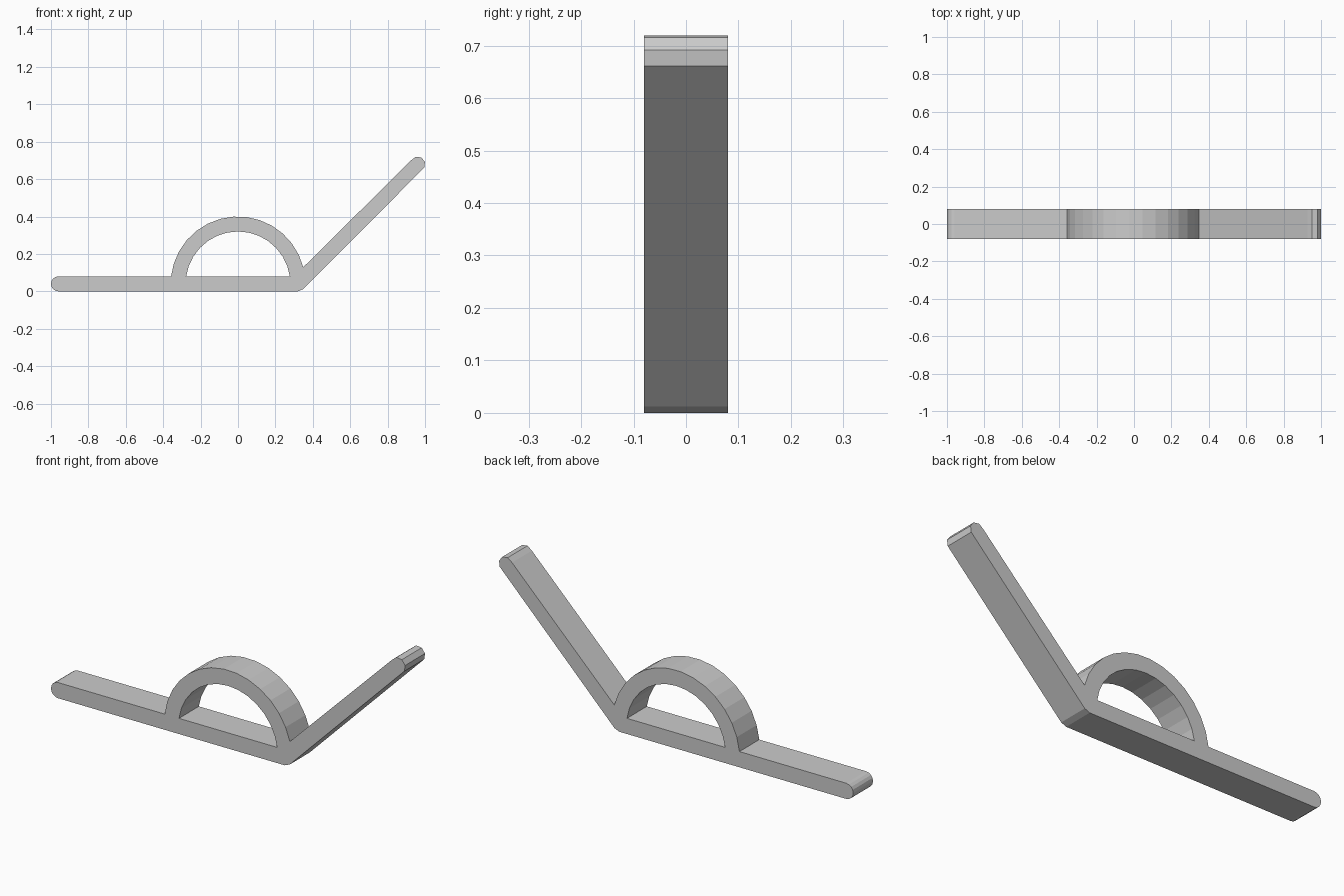
import bpy
from math import sin, cos, radians

cube = bpy.data.objects.get("Cube")
if cube:
    bpy.data.objects.remove(cube, do_unlink=True)


def arc(cx, cz, radius, start, end, steps):
    """Points along a circular arc, angles in degrees."""
    angles = [radians(start + (end - start) * i / steps) for i in range(steps + 1)]
    return [(cx + radius * cos(a), cz + radius * sin(a)) for a in angles]


HALF_WIDTH = 0.08
BAR = 0.04                      # half thickness of the strip

# Outer outline: rounded foot, bend, faceted arm tip, arch
outline = arc(-0.96, BAR, BAR, 90, 270, 8)
outline += arc(0.32, BAR, BAR, 270, 315, 1)
outline += arc(0.961, 0.681, BAR, -30, 150, 4)
outline += arc(0, BAR, 0.36, 14.3, 173.6, 14)

# Opening under the arch
opening = arc(0, BAR, 0.28, 8.2, 171.8, 14)

# Filled profile extruded across the width
curve = bpy.data.curves.new("bent_strip_with_arch", "CURVE")
curve.dimensions = "2D"
curve.fill_mode = "BOTH"
curve.extrude = HALF_WIDTH
for points in (outline, opening):
    spline = curve.splines.new("POLY")
    spline.points.add(len(points) - 1)
    for point, (x, z) in zip(spline.points, points):
        point.co = (x, z, 0, 1)
    spline.use_cyclic_u = True
    spline.use_smooth = False

strip = bpy.data.objects.new("bent_strip_with_arch", curve)
bpy.context.collection.objects.link(strip)
strip.rotation_euler.x = radians(90)

# Turn into a clean flat-shaded mesh
bpy.ops.object.select_all(action="DESELECT")
strip.select_set(True)
bpy.context.view_layer.objects.active = strip
bpy.ops.object.convert(target="MESH")
bpy.ops.object.transform_apply(location=False, rotation=True, scale=False)
bpy.ops.object.mode_set(mode="EDIT")
bpy.ops.mesh.select_all(action="SELECT")
bpy.ops.mesh.remove_doubles(threshold=0.0001)
bpy.ops.mesh.normals_make_consistent(inside=False)
bpy.ops.object.mode_set(mode="OBJECT")
bpy.ops.object.shade_flat()

# Plain light grey
grey = bpy.data.materials.new("light_grey")
grey.use_nodes = True
colour = (0.6, 0.6, 0.6, 1)
grey.diffuse_color = colour
grey.node_tree.nodes["Principled BSDF"].inputs["Base Color"].default_value = colour
strip.data.materials.clear()
strip.data.materials.append(grey)
